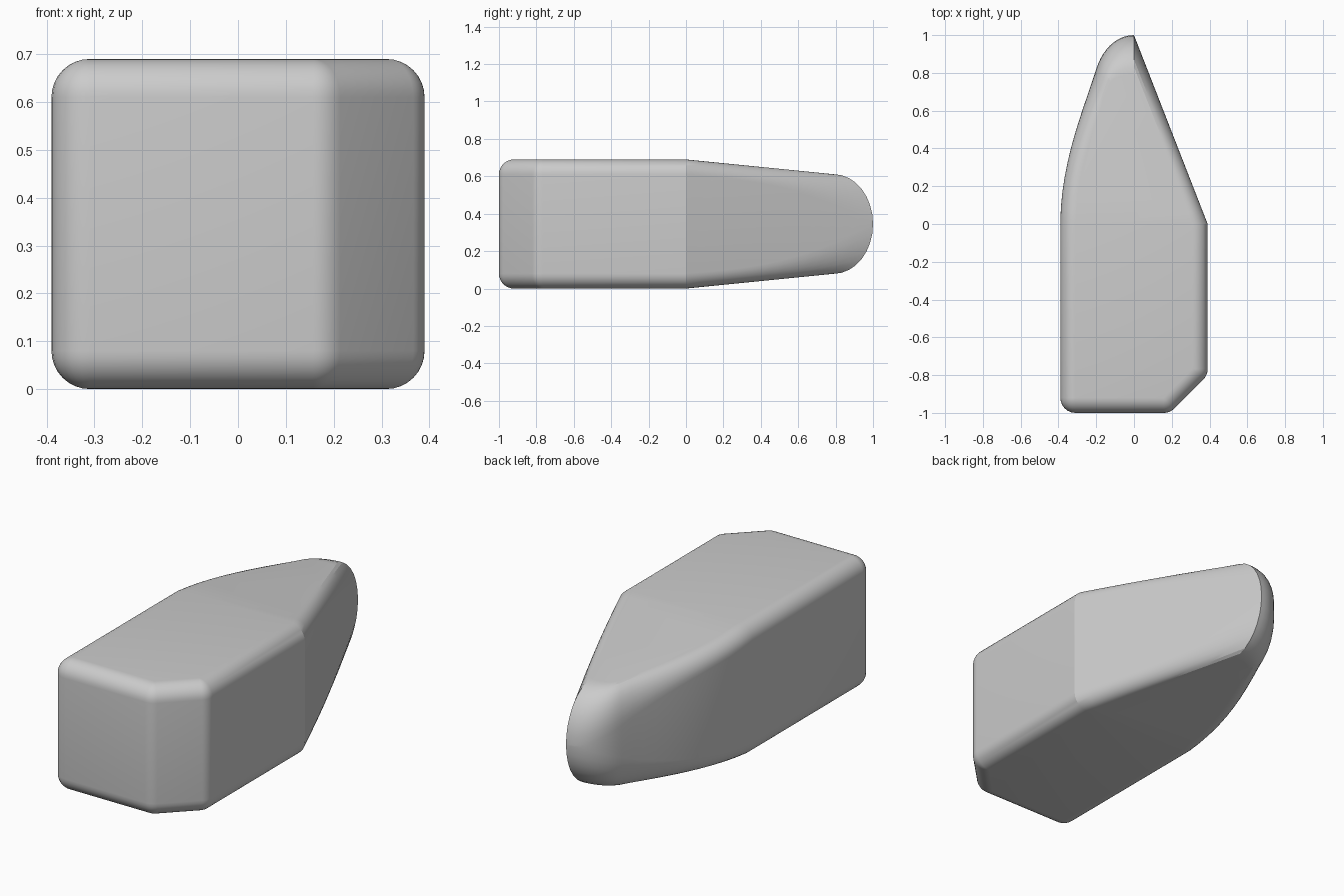
import bpy, bmesh, math
from mathutils import Vector
from mathutils.geometry import interpolate_bezier

if "Cube" in bpy.data.objects:
    bpy.data.objects.remove(bpy.data.objects["Cube"])

HEIGHT, ROUND, STEPS = 0.69, 0.08, 8


def bezier(a, b, c, d, n=12):
    pts = interpolate_bezier(*(Vector((*p, 0)) for p in (a, b, c, d)), n)
    return [(p.x, p.y) for p in pts]


def arc(cx, cy, start, end, n=6):
    """Rounded plan corner: outer points on the arc, inner points at its centre."""
    angles = [math.radians(start + (end - start) * i / n) for i in range(n + 1)]
    return [((cx + ROUND * math.cos(a), cy + ROUND * math.sin(a)), (cx, cy)) for a in angles]


# Plan outline as (wall point, top edge point) pairs, anticlockwise from the tip
outer = bezier((0, 1), (-.09, 1), (-.165, .93), (-.2, .82))
outer += bezier((-.2, .82), (-.27, .6), (-.39, .32), (-.39, 0))[1:]
inner = bezier((0, .79), (-.05, .79), (-.11, .78), (-.13, .74))
inner += bezier((-.13, .74), (-.2, .53), (-.31, .3), (-.31, 0))[1:]
outline = list(zip(outer, inner))
left = len(outline) - 1
outline += arc(-.31, -.92, 180, 270) + arc(.157, -.92, 270, 315) + arc(.31, -.767, 315, 360)
right = len(outline)
N = 14
outline += [((.39 * (1 - i / N), i / N), (.31 * (1 - i / N), .79 * i / N)) for i in range(N)]


def ring(bm, angle, side):
    """One loop around the rounded edge; side is 1 for the top, -1 for the bottom."""
    verts = []
    for (ox, oy), (ix, iy) in outline:
        t = math.cos(angle)
        top = HEIGHT / 2 - .1 * max(iy, 0)
        radius = ROUND + (top - ROUND) * max(oy, 0) ** 3
        if oy > .999:
            radius = top
        z = top - radius * (1 - math.sin(angle))
        verts.append(bm.verts.new((ix + (ox - ix) * t, iy + (oy - iy) * t,
                                   HEIGHT / 2 + side * z)))
    return verts


# Rounded walls, then flat body and sloped nose caps
bm = bmesh.new()
angles = [math.pi / 2 * i / STEPS for i in range(STEPS + 1)]
rings = [ring(bm, a, -1) for a in reversed(angles)] + [ring(bm, a, 1) for a in angles]
count = len(outline)
for low, high in zip(rings, rings[1:]):
    for i in range(count):
        j = (i + 1) % count
        bm.faces.new((low[i], low[j], high[j], high[i]))
for loop in (rings[0], rings[-1]):
    bm.faces.new(loop[left:right + 1])
    bm.faces.new(loop[right:] + loop[:left + 1])
bmesh.ops.remove_doubles(bm, verts=bm.verts, dist=.0005)
bmesh.ops.recalc_face_normals(bm, faces=bm.faces)

mesh = bpy.data.meshes.new("tapered_block")
bm.to_mesh(mesh)
bm.free()
block = bpy.data.objects.new("tapered_block", mesh)
bpy.context.collection.objects.link(block)

# Plain grey
grey = bpy.data.materials.new("light_grey")
grey.use_nodes = True
colour = (.6, .6, .6, 1)
grey.diffuse_color = colour
grey.node_tree.nodes["Principled BSDF"].inputs["Base Color"].default_value = colour
mesh.materials.append(grey)

bpy.ops.object.select_all(action="DESELECT")
block.select_set(True)
bpy.context.view_layer.objects.active = block
bpy.ops.object.shade_smooth_by_angle(angle=math.radians(18))
